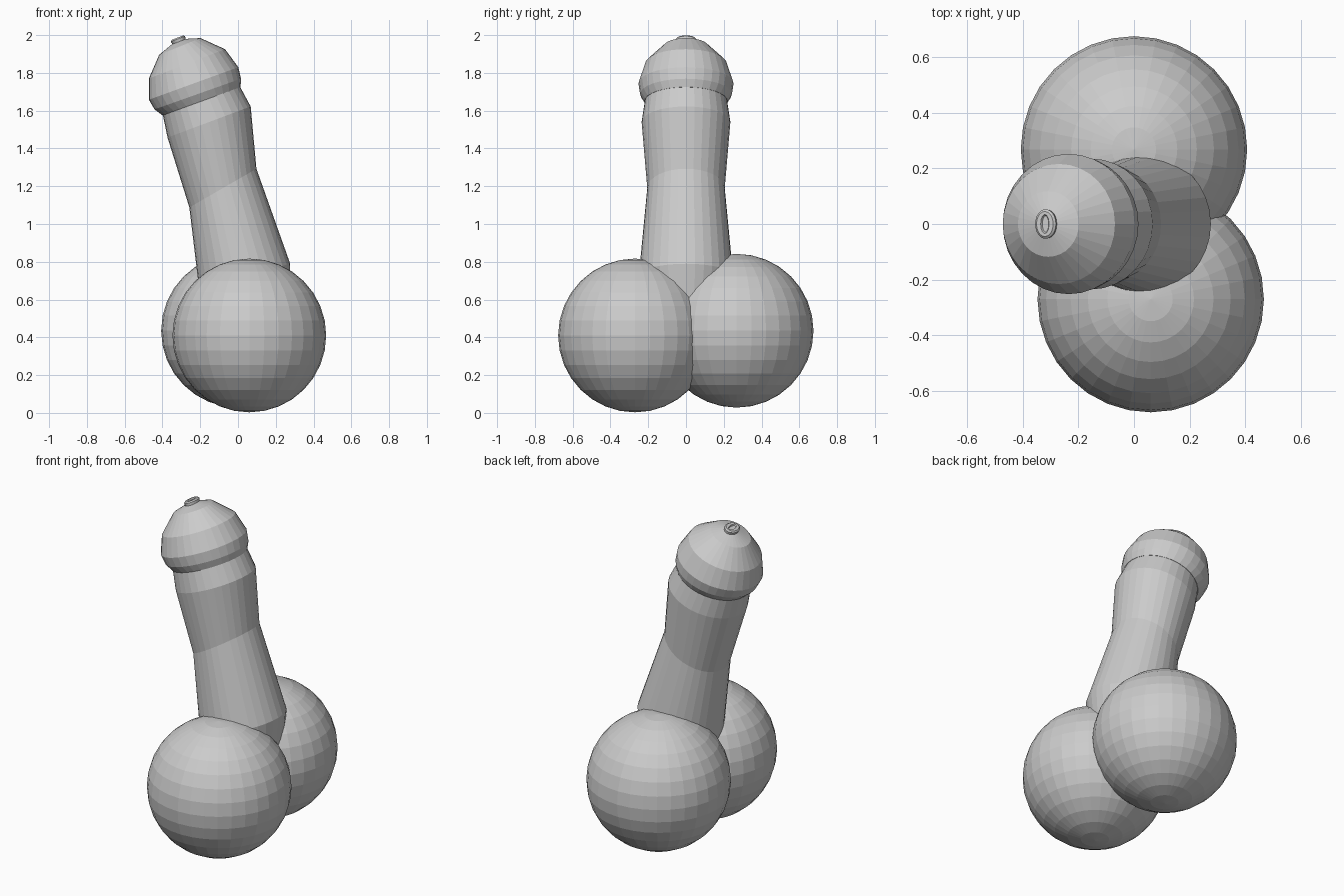
import bpy, bmesh, math
from mathutils import Vector

if "Cube" in bpy.data.objects:
    bpy.data.objects.remove(bpy.data.objects["Cube"])


def loft(name, rings, sides=32):
    """Skin a stack of tilted oval rings: (x, z, tilt in degrees, radius across, radius in y)."""
    bm = bmesh.new()
    loops = []
    for x, z, tilt, ru, rv in rings:
        t = math.radians(tilt)
        u, v = Vector((math.cos(t), 0, math.sin(t))), Vector((0, 1, 0))
        c = Vector((x, 0, z))
        angles = [2 * math.pi * i / sides for i in range(sides)]
        loops.append([bm.verts.new(c + u * ru * math.cos(a) + v * rv * math.sin(a)) for a in angles])
    for a, b in zip(loops, loops[1:]):
        for i in range(sides):
            j = (i + 1) % sides
            bm.faces.new((a[i], a[j], b[j], b[i]))
    bm.faces.new(loops[0][::-1])
    if rings[-1][3] > 0:
        bm.faces.new(loops[-1])
    bmesh.ops.remove_doubles(bm, verts=bm.verts, dist=1e-5)
    bmesh.ops.recalc_face_normals(bm, faces=bm.faces)
    mesh = bpy.data.meshes.new(name)
    bm.to_mesh(mesh)
    bm.free()
    obj = bpy.data.objects.new(name, mesh)
    bpy.context.collection.objects.link(obj)
    return obj


def round_ring(x, z, tilt, r):
    return (x, z, tilt, r, r)


# Two base spheres, slightly offset from each other
for name, loc in (("front_ball", (0.06, -0.27, 0.41)), ("back_ball", (0.0, 0.268, 0.435))):
    bpy.ops.mesh.primitive_uv_sphere_add(segments=32, ring_count=16, radius=0.407, location=loc)
    bpy.context.object.name = name

# Bent shaft, narrowing in the middle
loft("shaft", [round_ring(*r) for r in (
    (0.06, 0.45, 8, 0.20),
    (0.035, 0.725, 15, 0.25),
    (-0.08, 1.19, 30, 0.205),
    (-0.153, 1.54, 20.5, 0.235),
    (-0.20, 1.67, 20, 0.215),
)])

# Domed head with a bevelled lower rim
loft("head", [round_ring(*r) for r in (
    (-0.193, 1.65, 20, 0.22),
    (-0.213, 1.688, 19.5, 0.243),
    (-0.235, 1.744, 20, 0.252),
    (-0.27, 1.848, 21, 0.216),
    (-0.308, 1.94, 22, 0.118),
    (-0.318, 1.978, 22, 0.0),
)])

# Small oval lip with a recessed slit at the tip
tilt = math.radians(21)
lip = [(-0.016, 0.038, 0.051), (0.000, 0.040, 0.053), (0.007, 0.032, 0.045),
       (0.007, 0.016, 0.034), (0.000, 0.012, 0.029)]
loft("tip_lip", [(-0.318 - math.sin(tilt) * h, 1.980 + math.cos(tilt) * h, 21, ru, rv)
                 for h, ru, rv in lip], sides=24)
